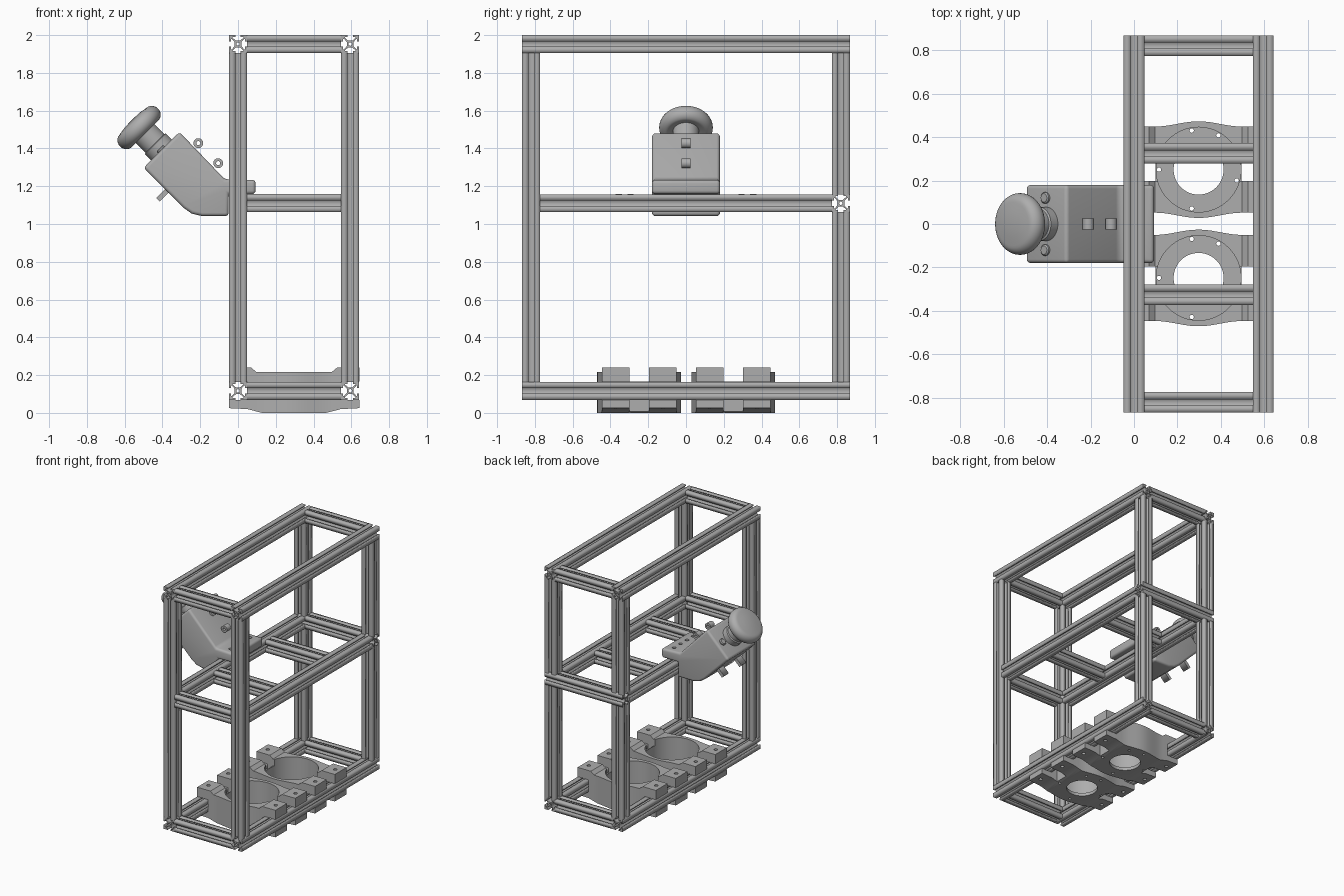
import bpy, bmesh, math
from mathutils import Matrix, Vector

if "Cube" in bpy.data.objects:
    bpy.data.objects.remove(bpy.data.objects["Cube"])

grey = bpy.data.materials.new("light_grey")
grey.use_nodes = True
GREY = (0.42, 0.42, 0.42, 1)
grey.diffuse_color = GREY
grey.node_tree.nodes["Principled BSDF"].inputs["Base Color"].default_value = GREY

TURN = {"x": Matrix.Rotation(math.pi / 2, 4, "Y"),
        "y": Matrix.Rotation(math.pi / 2, 4, "X"),
        "z": Matrix.Identity(4)}


def add_object(name, mesh):
    ob = bpy.data.objects.new(name, mesh)
    bpy.context.scene.collection.objects.link(ob)
    if not mesh.materials:
        mesh.materials.append(grey)
    return ob


def evaluated_mesh(ob):
    bpy.context.view_layer.update()
    return bpy.data.meshes.new_from_object(ob.evaluated_get(bpy.context.evaluated_depsgraph_get()))


def prism(name, outlines, axis, centre, length):
    """Extrude closed outlines (inner ones are holes) along an axis, centred on a point."""
    curve = bpy.data.curves.new(name, "CURVE")
    curve.dimensions, curve.fill_mode, curve.extrude = "2D", "BOTH", length / 2
    for outline in outlines:
        spline = curve.splines.new("POLY")
        spline.points.add(len(outline) - 1)
        for p, (u, v) in zip(spline.points, outline):
            p.co = (u, v, 0, 1)
        spline.use_cyclic_u = True
    temp = add_object(name, curve)
    mesh = evaluated_mesh(temp)
    bpy.data.objects.remove(temp)
    bm = bmesh.new()
    bm.from_mesh(mesh)
    bmesh.ops.remove_doubles(bm, verts=bm.verts, dist=1e-5)
    bmesh.ops.dissolve_limit(bm, angle_limit=0.01, verts=bm.verts, edges=bm.edges)
    bmesh.ops.transform(bm, matrix=Matrix.Translation(centre) @ TURN[axis], verts=bm.verts)
    bmesh.ops.recalc_face_normals(bm, faces=bm.faces)
    bm.to_mesh(mesh)
    bm.free()
    return add_object(name, mesh)


def circle(r, n=32):
    return [(r * math.cos(2 * math.pi * i / n), r * math.sin(2 * math.pi * i / n)) for i in range(n)]


def box_outline(w, h):
    return [(-w / 2, -h / 2), (w / 2, -h / 2), (w / 2, h / 2), (-w / 2, h / 2)]


def boolean(target, helper, operation="DIFFERENCE"):
    helper.hide_render = True
    mod = target.modifiers.new("cut", "BOOLEAN")
    mod.operation, mod.solver, mod.object = operation, "EXACT", helper
    mesh = evaluated_mesh(target)
    target.modifiers.clear()
    target.data = mesh
    bpy.data.objects.remove(helper)


def smooth(ob, angle=35):
    bpy.ops.object.select_all(action="DESELECT")
    ob.select_set(True)
    bpy.context.view_layer.objects.active = ob
    bpy.ops.object.shade_smooth_by_angle(angle=math.radians(angle))


# Slotted rail section: one side, turned four times, with a centre bore
H = 0.0475
side = [(-H, H), (-0.014, H), (-0.014, 0.037), (-0.028, 0.037), (-0.028, 0.033), (-0.011, 0.018),
        (0.011, 0.018), (0.028, 0.033), (0.028, 0.037), (0.014, 0.037), (0.014, H)]
section = []
for k in range(4):
    c, s = round(math.cos(k * math.pi / 2)), round(math.sin(k * math.pi / 2))
    section += [(c * u + s * v, c * v - s * u) for u, v in side]


def rail(name, axis, centre, length):
    return prism(name, [section, circle(0.009, 12)], axis, centre, length)


# Frame
XL, XR, Y = 0.0, 0.594, 0.82
XM = (XL + XR) / 2
LOW, MID, TOP = 0.117, 1.11, 2 - H
OPEN = XR - XL - 2 * H
for sx, x in (("right", XL), ("left", XR)):
    rail(f"bottom_long_rail_{sx}", "y", (x, 0, LOW), 2 * (Y + H))
    rail(f"top_long_rail_{sx}", "y", (x, 0, TOP), 2 * (Y + H))
    rail(f"middle_long_rail_{sx}", "y", (x, 0, MID), 2 * (Y - H))
    rail(f"front_post_{sx}", "z", (x, -Y, (LOW + TOP) / 2), TOP - LOW - 2 * H)
    for part, a, b in (("lower", LOW, MID), ("upper", MID, TOP)):
        rail(f"back_post_{part}_{sx}", "z", (x, Y, (a + b) / 2), b - a - 2 * H)
for level, z in (("bottom", LOW), ("top", TOP)):
    for end, y in (("front", -Y), ("back", Y)):
        rail(f"{level}_cross_rail_{end}", "x", (XM, y, z), OPEN)
rail("middle_cross_rail_front", "x", (XM, -Y, MID), OPEN)
rail("middle_cross_rail_back", "x", (XM, Y, MID), OPEN + 4 * H)
for end, y in (("front", -0.325), ("back", 0.325)):
    rail(f"middle_support_rail_{end}", "x", (XM, y, MID), OPEN)

# Round holders clamped around the bottom rails
half = [(-0.17, 0), (-0.247, 0.02), (-0.345, 0.025), (-0.345, 0.067), (-0.247, 0.067), (-0.247, 0.166),
        (-0.345, 0.166), (-0.345, 0.24), (-0.228, 0.24), (-0.2, 0.217)]
clamp = half + [(-u, v) for u, v in reversed(half)]


def bulge(u):
    return 0.198 + 0.024 * (0.5 + 0.5 * math.cos(math.pi * min(abs(u) / 0.2, 1)))


steps = [-0.36] + [-0.2 + 0.02 * i for i in range(21)] + [0.36]
plan = [(u, -bulge(u)) for u in steps] + [(u, bulge(u)) for u in reversed(steps)]
for label, y in (("front", -0.248), ("back", 0.25)):
    holder = prism(f"holder_{label}", [clamp], "y", (XM, y, 0), 0.5)
    boolean(holder, prism("plan_helper", [plan], "z", (XM, y, 0.12), 0.5), "INTERSECT")
    boolean(holder, prism("bore_cutter", [circle(0.195, 64)], "z", (XM, y, 0.275), 0.5))
    boolean(holder, prism("opening_cutter", [circle(0.115, 48)], "z", (XM, y, 0), 0.5))
    boolean(holder, prism("gap_cutter", [box_outline(0.8, 0.104)], "z", (XM, y, 0.265), 0.2))
    for sx in (-1, 1):
        boolean(holder, prism("notch_cutter", [box_outline(0.2, 0.104)], "z", (XM + sx * 0.298, y, 0.12), 0.5))
        for sy in (-1, 1):
            boolean(holder, prism("bolt_cutter", [circle(0.014, 16)], "z",
                                  (XM + sx * 0.297, y + sy * 0.125, 0.12), 0.5))
    for deg in (60, 100, 180, 260, 344):
        a = math.radians(deg)
        boolean(holder, prism("screw_cutter", [circle(0.01, 12)], "z",
                              (XM + 0.182 * math.cos(a), y + 0.182 * math.sin(a), 0), 0.2))
    smooth(holder, 25)

# Bent control housing sitting on the middle rail
bent = [(0.093, 1.159), (0.093, 1.233), (-0.07, 1.237), (-0.31, 1.487), (-0.5, 1.297),
        (-0.29, 1.087), (-0.245, 1.055), (-0.19, 1.042), (-0.05, 1.042), (-0.05, 1.159)]
housing = prism("control_housing", [bent], "y", (0, 0, 0), 0.36)
bev = housing.modifiers.new("round", "BEVEL")
bev.width, bev.segments, bev.limit_method, bev.angle_limit = 0.018, 4, "ANGLE", math.radians(35)
mesh = evaluated_mesh(housing)
housing.modifiers.clear()
housing.data = mesh
for y in (-0.12, -0.04, 0.04, 0.12):
    boolean(housing, prism("hole_cutter", [circle(0.015, 16)], "z", (0.02, y, 1.233), 0.05))
smooth(housing)

# Cable eyes on the upper slope
for i, (x, z) in enumerate(((-0.21, 1.428), (-0.105, 1.322))):
    eye = prism(f"cable_eye_{i + 1}", [circle(0.026, 24), circle(0.011, 16)], "y", (x, 0, z), 0.05)
    smooth(eye)

# Parts on the sloping arm, built upright and tilted along its axis
tilt = Matrix.Translation((-0.405, 0, 1.392)) @ Matrix.Rotation(-math.pi / 4, 4, "Y")


def lathe(name, profile, offset=(0, 0, 0), n=48):
    bm = bmesh.new()
    verts = [bm.verts.new((r, 0, z)) for r, z in profile]
    edges = [bm.edges.new(pair) for pair in zip(verts, verts[1:])]
    bmesh.ops.spin(bm, geom=verts + edges, axis=(0, 0, 1), cent=(0, 0, 0),
                   angle=2 * math.pi, steps=n, use_duplicate=False)
    bmesh.ops.remove_doubles(bm, verts=bm.verts, dist=1e-5)
    bmesh.ops.recalc_face_normals(bm, faces=bm.faces)
    bmesh.ops.transform(bm, matrix=tilt @ Matrix.Translation(offset), verts=bm.verts)
    mesh = bpy.data.meshes.new(name)
    bm.to_mesh(mesh)
    bm.free()
    ob = add_object(name, mesh)
    smooth(ob)
    return ob


lathe("knob_stem", [(0, -0.02), (0.078, -0.02), (0.078, 0.045), (0.07, 0.05), (0.07, 0.15), (0, 0.15)])
rim = [(0.1 + 0.042 * math.cos(a), 0.168 + 0.046 * math.sin(a))
       for a in [math.pi * (i / 12 - 0.5) for i in range(13)]]
lathe("knob_head", [(0, 0.135), (0.07, 0.135)] + rim + [(0.06, 0.221), (0, 0.224)])
for label, y in (("right", -0.12), ("left", 0.12)):
    lathe(f"end_bolt_{label}", [(0, -0.01), (0.026, -0.01), (0.026, 0.008), (0.02, 0.014), (0, 0.014)],
          (0, y, 0), 24)

# Tabs below the sloping arm
for label, y in (("front", -0.11), ("back", 0.11)):
    tab = prism(f"lower_tab_{label}", [box_outline(0.11, 0.026)], "y", (0, 0, 0), 0.06)
    tab.data.transform(Matrix.Translation((-0.385, y, 1.168)) @ Matrix.Rotation(-math.pi / 4, 4, "Y"))
